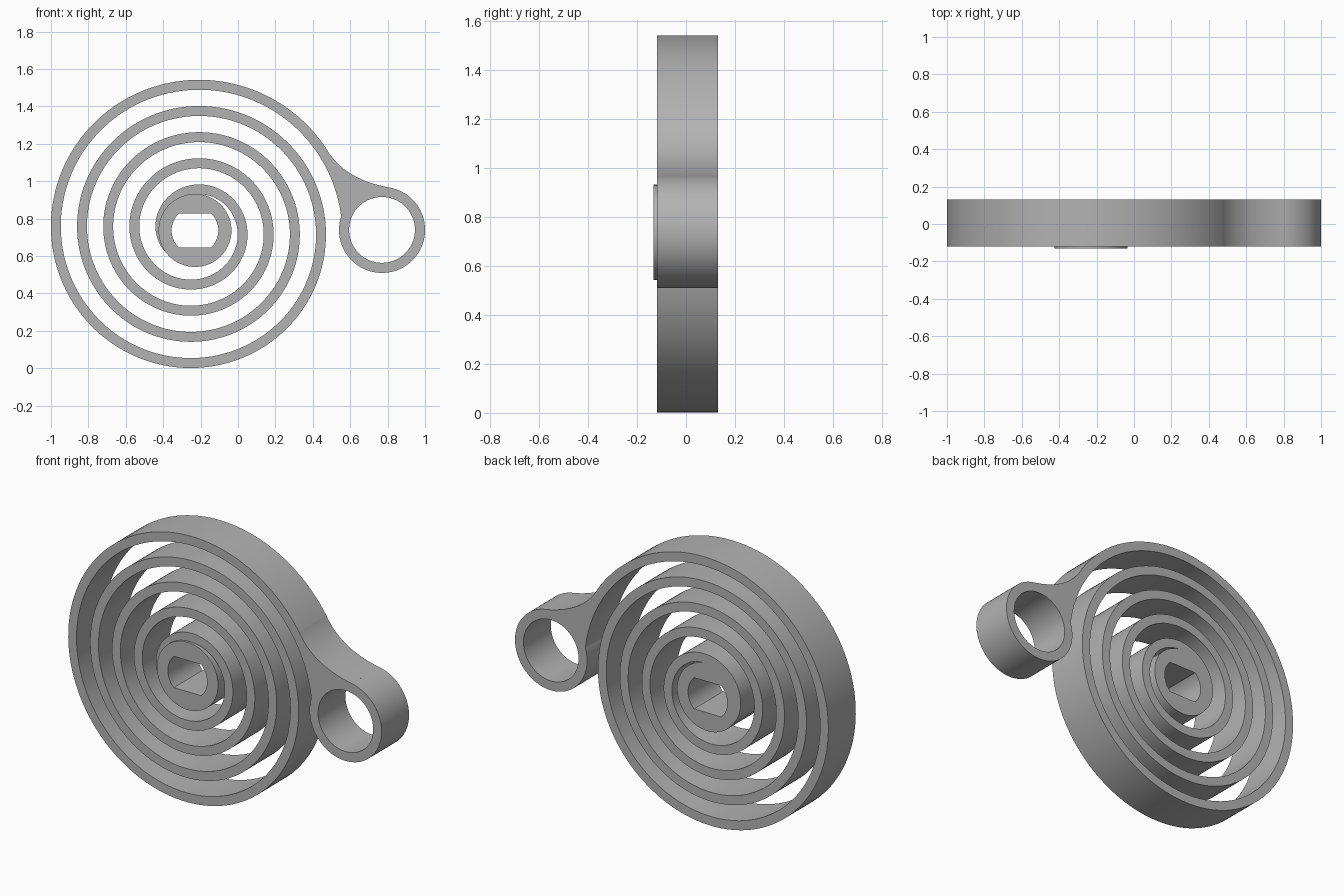
import bpy, bmesh, math
from math import sin, cos, pi, tau

cube = bpy.data.objects.get("Cube")
if cube:
    bpy.data.objects.remove(cube, do_unlink=True)

# Shared dimensions
CX, CZ = -0.23, 0.737          # spiral and hub centre
LUG_X, LUG_Z = 0.77, 0.74      # end eye centre
FRONT, BACK = -0.119, 0.131
PITCH, THICK, R_LEFT = 0.14, 0.053, 0.77

steel = bpy.data.materials.new("plain grey")
steel.use_nodes = True
GREY = (0.45, 0.45, 0.45, 1)
steel.diffuse_color = GREY
steel.node_tree.nodes["Principled BSDF"].inputs["Base Color"].default_value = GREY


def band(name, outer, inner, closed, front=FRONT, back=BACK):
    """Solid strip between two matching outlines in XZ, extruded along Y."""
    bm = bmesh.new()
    rows = [[bm.verts.new((x, y, z)) for x, z in line]
            for line, y in ((outer, front), (outer, back), (inner, back), (inner, front))]
    n = len(outer)
    for i in range(n if closed else n - 1):
        j = (i + 1) % n
        for k in range(4):
            a, b = rows[k], rows[(k + 1) % 4]
            bm.faces.new((a[i], a[j], b[j], b[i]))
    if not closed:
        for i in (0, n - 1):
            bm.faces.new([row[i] for row in rows])
    bmesh.ops.recalc_face_normals(bm, faces=bm.faces)
    mesh = bpy.data.meshes.new(name)
    bm.to_mesh(mesh)
    bm.free()
    mesh.materials.append(steel)
    obj = bpy.data.objects.new(name, mesh)
    bpy.context.collection.objects.link(obj)
    bpy.ops.object.select_all(action='DESELECT')
    obj.select_set(True)
    bpy.context.view_layer.objects.active = obj
    bpy.ops.object.shade_smooth_by_angle(angle=math.radians(30))


def polar(cx, cz, r, a):
    return cx + r * cos(a), cz + r * sin(a)


def spiral(phi, inset=0.0):
    """Spiral point, phi running clockwise from the left side of the last turn."""
    return polar(CX, CZ, R_LEFT + PITCH * phi / tau - inset, pi - phi)


def steps(a, b, n):
    return [a + (b - a) * i / n for i in range(n + 1)]


# Coiled strip, from the hub out to the start of the web
phi_in, phi_out = -4 * tau - 0.6, pi - 0.558
phis = steps(phi_in, phi_out, 640)
band("spiral_strip", [spiral(p) for p in phis], [spiral(p, THICK) for p in phis], False)

# Hub with a round hole flattened at top and bottom
HOLE, FLAT = 0.125, 0.09
corner = math.asin(FLAT / HOLE)
angles = sorted(steps(0, tau, 128)[:-1] + [corner, pi - corner, pi + corner, tau - corner])
band("hub",
     [polar(CX, CZ, 0.195, a) for a in angles],
     [polar(CX, CZ, min(HOLE, FLAT / max(abs(sin(a)), 0.01)), a) for a in angles],
     True, front=-0.132)

# Round end eye
angles = steps(0, tau, 128)[:-1]
band("end_eye", [polar(LUG_X, LUG_Z, 0.23, a) for a in angles],
     [polar(LUG_X, LUG_Z, 0.176, a) for a in angles], True)

# Web that blends the strip into the eye with a concave curve
p0, p1, p2 = spiral(phi_out), (0.565, 1.01), polar(LUG_X, LUG_Z, 0.23, math.radians(80))
fillet = [tuple((1 - t) ** 2 * a + 2 * t * (1 - t) * b + t * t * c
                for a, b, c in zip(p0, p1, p2)) for t in steps(0, 1, 49)]
inside = [spiral(p, THICK) for p in steps(phi_out, pi, 24)]
inside += [polar(LUG_X, LUG_Z, 0.2, a) for a in steps(pi, math.radians(80), 24)]
band("web", fillet, inside, False)
